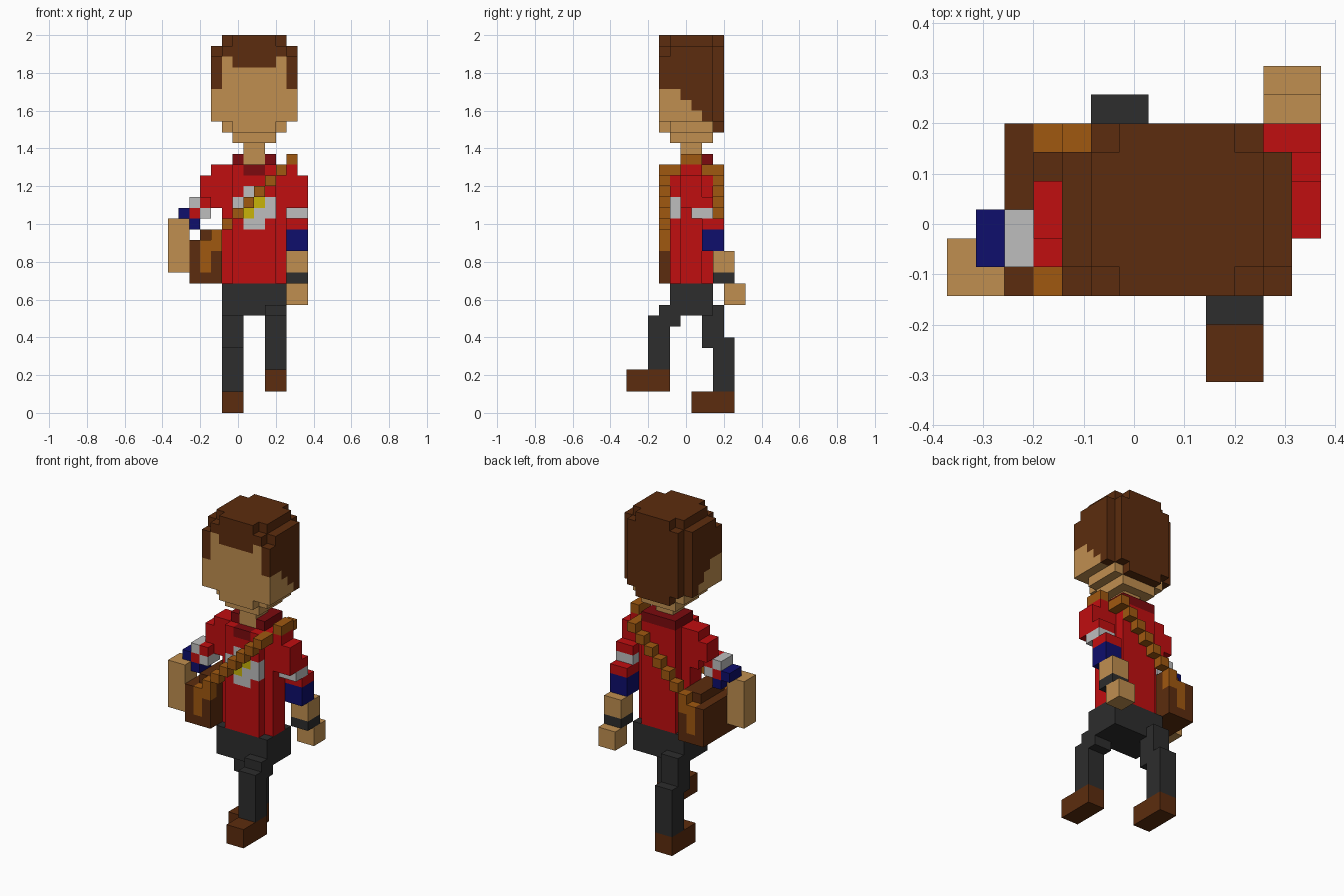
import bpy
import bmesh
from mathutils import Vector

default_cube = bpy.data.objects.get("Cube")
if default_cube:
    bpy.data.objects.remove(default_cube, do_unlink=True)

UNIT = 2 / 35                      # edge of one block
ORIGIN = Vector((-6.5, -5.5, 0))   # centres the block grid

COLOURS = {                        # display hex values
    "skin": "C08F50", "hair_brown": "5C2C0E", "strap_tan": "A05810",
    "shirt_red": "C00E10", "collar_red": "7C0A0E", "sleeve_blue": "0E0E6C",
    "light_grey": "BEBEBE", "trouser_grey": "2D2D2D", "yellow": "C8B408",
}


def linear(hex_colour):
    values = [int(hex_colour[n:n + 2], 16) / 255 for n in (0, 2, 4)]
    return [v / 12.92 if v < 0.04 else ((v + 0.055) / 1.055) ** 2.4 for v in values] + [1]


def make_material(name, hex_colour):
    mat = bpy.data.materials.new(name)
    mat.use_nodes = True
    mat.diffuse_color = linear(hex_colour)
    shader = next(n for n in mat.node_tree.nodes if n.type == "BSDF_PRINCIPLED")
    shader.inputs["Base Color"].default_value = linear(hex_colour)
    shader.inputs["Roughness"].default_value = 0.9
    return mat


materials = {name: make_material(name, code) for name, code in COLOURS.items()}
blocks = {}                        # grid cell -> (part, colour)


def span(value):
    low, high = value if isinstance(value, tuple) else (value, value)
    return range(low, high + 1)


def fill(part, colour, xs, ys, zs):
    """Fill an inclusive range of cells; later fills replace earlier ones."""
    for x in span(xs):
        for y in span(ys):
            for z in span(zs):
                blocks[x, y, z] = (part, colour)


def rounded(part, colour, xs, ys, zs):
    """Box without its four vertical corner columns."""
    (xa, xb), (ya, yb) = xs, ys
    fill(part, colour, xs, (ya + 1, yb - 1), zs)
    fill(part, colour, (xa + 1, xb - 1), ys, zs)


def repaint(part, colour, rule):
    for cell, (owner, _) in list(blocks.items()):
        if owner == part and rule(*cell):
            blocks[cell] = (part, colour)


# Head: rounded crown and jaw, wider sides
rounded("head", "hair_brown", (5, 10), (3, 8), (26, 34))
fill("head", "hair_brown", (5, 10), (3, 8), (27, 33))
for side in (4, 11):
    fill("head", "hair_brown", side, (3, 7), (27, 32))
    fill("head", "hair_brown", side, (4, 7), 33)
# Sloping sideburns, jaw and face
repaint("head", "skin", lambda x, y, z: y < 8 and z < 30 and y + z < 34)
repaint("head", "skin", lambda x, y, z: y < 8 and z == 26)
repaint("head", "skin", lambda x, y, z: y == 3 and 5 <= x <= 10 and z < 32)
repaint("head", "skin", lambda x, y, z: y == 3 and x in (5, 10) and z == 32)
fill("head", "skin", (6, 9), (4, 7), 25)

# Shirt with rounded trunk and shoulders
rounded("shirt", "shirt_red", (5, 10), (4, 7), (12, 22))
for shoulder in (4, 11):
    fill("shirt", "shirt_red", shoulder, (5, 6), (19, 22))
# Chest patch
for x, z in ((7, 20), (6, 19), (9, 19), (8, 18), (9, 18), (7, 17), (8, 17)):
    fill("shirt", "light_grey", x, 4, z)
for x, z in ((8, 19), (7, 18)):
    fill("shirt", "yellow", x, 4, z)

# Collar and neck
fill("collar", "collar_red", (6, 9), (5, 7), 23)
fill("collar", "collar_red", (7, 8), 4, 22)
fill("neck", "skin", (7, 8), (5, 6), (23, 24))

# Left arm, swinging back
for colour, ys, zs in (
        ("shirt_red", (5, 6), (20, 21)), ("shirt_red", (5, 7), 19),
        ("light_grey", (6, 7), 18), ("shirt_red", (7, 8), 17),
        ("sleeve_blue", (7, 8), (15, 16)), ("skin", (8, 9), (13, 14)),
        ("trouser_grey", (8, 9), 12), ("skin", (9, 10), (10, 11))):
    fill("left_arm", colour, (11, 12), ys, zs)

# Right arm, held out with the hand forward
fill("right_arm", "shirt_red", 3, (5, 6), (20, 21))
for colour, x, z in (
        ("shirt_red", 3, 19), ("light_grey", 2, 19), ("light_grey", 3, 18),
        ("shirt_red", 2, 18), ("sleeve_blue", 1, 18), ("sleeve_blue", 2, 17)):
    fill("right_arm", colour, x, (4, 5), z)
fill("right_arm", "skin", (0, 1), (3, 4), (13, 17))

# Shoulder bag on the right hip
fill("bag", "hair_brown", (2, 4), (3, 8), (12, 15))
fill("bag", "hair_brown", (3, 4), (4, 7), 16)

# Diagonal strap across chest and back
for y in (3, 8):
    for z in range(15, 23):
        fill("strap", "strap_tan", z - 12, y, z)
    fill("strap", "strap_tan", 3, y, (13, 15))
    fill("strap", "strap_tan", 4, y, (15, 16))
fill("strap", "strap_tan", 10, 4, 22)
fill("strap", "strap_tan", 10, 7, 22)
fill("strap", "strap_tan", 11, (5, 6), 23)

# Trousers: hips, raised left leg, trailing right leg
fill("trousers", "trouser_grey", (5, 10), (4, 7), (9, 11))
for ys, zs in ((3, 9), ((2, 4), 8), ((2, 3), (4, 7))):
    fill("trousers", "trouser_grey", (9, 10), ys, zs)
for ys, zs in ((8, 9), ((7, 8), (7, 8)), ((7, 9), 6), ((8, 9), (2, 5))):
    fill("trousers", "trouser_grey", (5, 6), ys, zs)

# Shoes
fill("left_shoe", "hair_brown", (9, 10), (0, 3), (2, 3))
fill("right_shoe", "hair_brown", (5, 6), (6, 9), (0, 1))


def build(part):
    """Mesh the exposed block faces of one part and merge flat areas."""
    cells = {c: colour for c, (owner, colour) in blocks.items() if owner == part}
    slots = sorted(set(cells.values()))
    bm = bmesh.new()
    verts = {}

    def vertex(point):
        key = tuple(round(v) for v in point)
        if key not in verts:
            verts[key] = bm.verts.new((Vector(key) + ORIGIN) * UNIT)
        return verts[key]

    for cell, colour in cells.items():
        for axis in range(3):
            for step in (0, 1):
                normal = Vector((0, 0, 0))
                normal[axis] = 2 * step - 1
                neighbour = tuple(int(c + n) for c, n in zip(cell, normal))
                if neighbour in blocks:
                    continue
                base = Vector(cell)
                base[axis] += step
                u, v = Vector((0, 0, 0)), Vector((0, 0, 0))
                u[(axis + 1) % 3] = 1
                v[(axis + 2) % 3] = 1
                ring = [base, base + u, base + u + v, base + v]
                if not step:
                    ring.reverse()
                face = bm.faces.new([vertex(p) for p in ring])
                face.material_index = slots.index(colour)
    bmesh.ops.dissolve_limit(bm, angle_limit=0.01, verts=bm.verts[:],
                             edges=bm.edges[:], delimit={"MATERIAL"})
    mesh = bpy.data.meshes.new(part)
    bm.to_mesh(mesh)
    bm.free()
    for name in slots:
        mesh.materials.append(materials[name])
    bpy.context.collection.objects.link(bpy.data.objects.new(part, mesh))


for part_name in sorted({owner for owner, _ in blocks.values()}):
    build(part_name)
